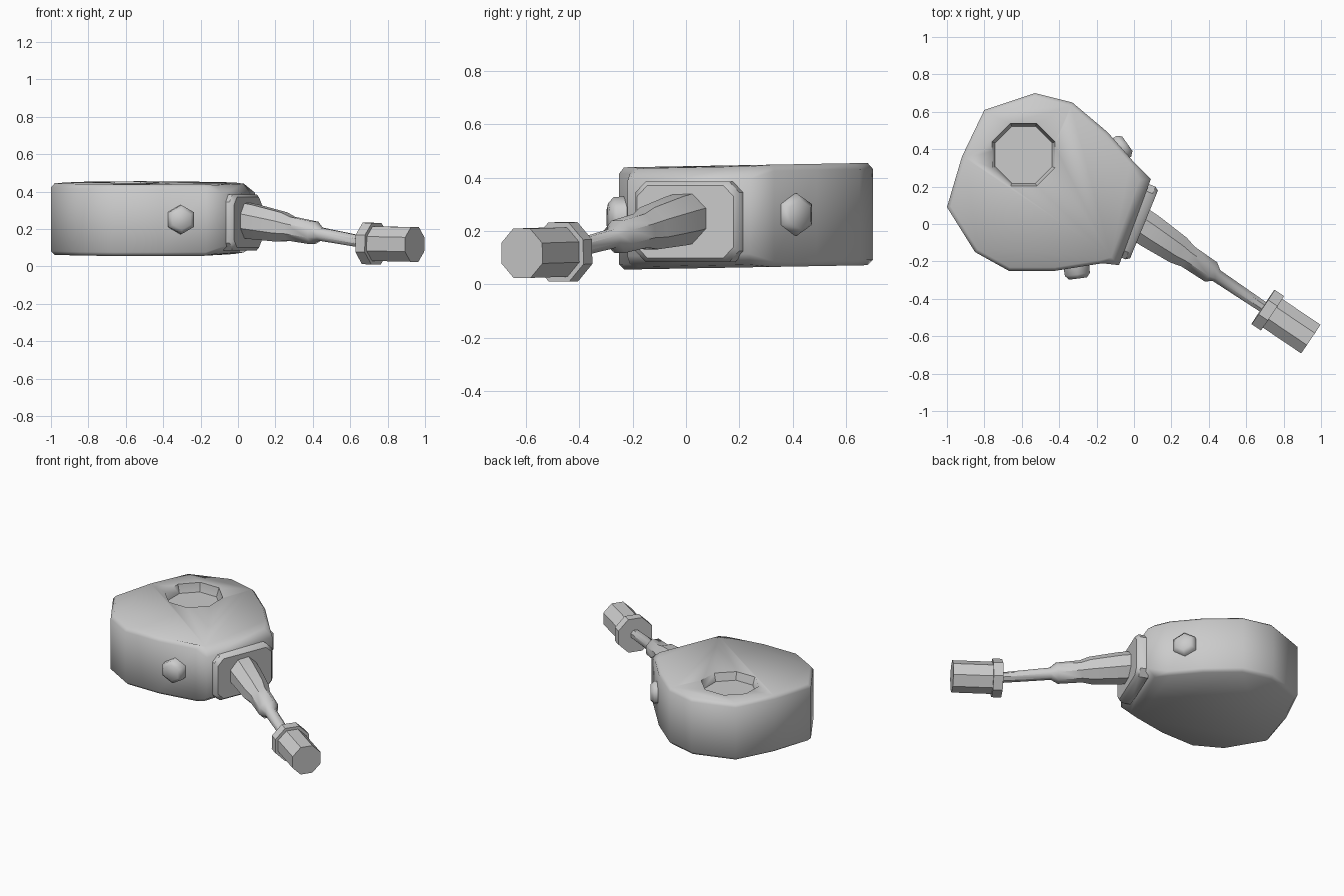
import bpy, bmesh, math
from mathutils import Vector

cube = bpy.data.objects.get("Cube")
if cube:
    bpy.data.objects.remove(cube, do_unlink=True)

grey = bpy.data.materials.new("plain grey")
grey.use_nodes = True
grey.diffuse_color = (0.6, 0.6, 0.6, 1)
grey.node_tree.nodes["Principled BSDF"].inputs["Base Color"].default_value = (0.6, 0.6, 0.6, 1)


def loft(name, rings, smooth=40):
    """Skin a stack of equal-sized rings, cap both ends and shade it."""
    bm = bmesh.new()
    loops = [[bm.verts.new(p) for p in ring] for ring in rings]
    n = len(loops[0])
    for a, b in zip(loops, loops[1:]):
        for i in range(n):
            j = (i + 1) % n
            bm.faces.new((a[i], a[j], b[j], b[i]))
    bm.faces.new(loops[0][::-1])
    bm.faces.new(loops[-1])
    bmesh.ops.recalc_face_normals(bm, faces=bm.faces)
    mesh = bpy.data.meshes.new(name)
    bm.to_mesh(mesh)
    bm.free()
    mesh.materials.append(grey)
    ob = bpy.data.objects.new(name, mesh)
    bpy.context.collection.objects.link(ob)
    bpy.ops.object.select_all(action='DESELECT')
    ob.select_set(True)
    bpy.context.view_layer.objects.active = ob
    bpy.ops.object.shade_smooth_by_angle(angle=math.radians(smooth))
    return ob


def frame(axis):
    """Side and up directions square to an axis."""
    axis = Vector(axis).normalized()
    side = Vector((0, 0, 1)).cross(axis).normalized()
    return axis, side, axis.cross(side)


def turned(name, origin, axis, profile, sides=8, spin=0.5, smooth=40):
    """Turn (distance, radius) pairs round an axis."""
    axis, side, up = frame(axis) if abs(axis[2]) < 0.9 else (
        Vector(axis), Vector((1, 0, 0)), Vector((0, 1, 0)))
    angles = [math.tau * (i + spin) / sides for i in range(sides)]
    rings = [[Vector(origin) + axis * d + (side * math.cos(a) + up * math.sin(a)) * r
              for a in angles] for d, r in profile]
    return loft(name, rings, smooth)


# Turret body: plan outline with chamfered rims, lower at the front
outline = [(-1, .09), (-.85, -.15), (-.67, -.25), (-.42, -.25), (-.17, -.21),
           (-.08, -.22), (.09, .24), (0, .33), (-.14, .49), (-.33, .65),
           (-.53, .70), (-.80, .61), (-.92, .36)]
centre = Vector((-.5, .2))


def body_ring(scale, z, front_z):
    ring = []
    for i, p in enumerate(outline):
        front = i in (5, 6)
        q = centre + (Vector(p) - centre) * (scale - (.06 if front and scale < 1 else 0))
        ring.append((q.x, q.y, (front_z if front else z) + .018 * q.y))
    return ring


body = loft("turret_body", [body_ring(.96, .06, .07), body_ring(1, .08, .11),
                            body_ring(1, .42, .39), body_ring(.96, .443, .438)], 75)

# Roof hatch recess
cutter = turned("hatch_cutter", (-.59, .37, .395), (0, 0, 1), [(0, .165), (.055, .182), (.15, .182)])
cut = body.modifiers.new("hatch_recess", 'BOOLEAN')
cut.object = cutter
cut.solver = 'EXACT'
bpy.context.view_layer.objects.active = body
bpy.ops.object.modifier_apply(modifier=cut.name)
bpy.data.objects.remove(cutter, do_unlink=True)
body.select_set(True)
bpy.ops.object.shade_smooth_by_angle(angle=math.radians(75))

# Gun shield: plate with clipped corners
axis, side, up = frame((.925, -.38, 0))


def plate_ring(distance, w, h, c):
    corners = [(w, h - c), (w - c, h), (c - w, h), (-w, h - c),
               (-w, c - h), (c - w, -h), (w - c, -h), (w, c - h)]
    base = Vector((.035, .005, .235)) + axis * distance
    return [base + side * u + up * v for u, v in corners]


loft("gun_shield", [plate_ring(-.06, .21, .15, .04), plate_ring(0, .21, .15, .04),
                    plate_ring(.02, .195, .135, .04)])

# Gun barrel, collar and muzzle
root, collar, tip = Vector((.03, 0, .248)), Vector((.715, -.46, .122)), Vector((.945, -.615, .117))
turned("gun_barrel", root, collar - root,
       [(-.03, .1), (.06, .1), (.25, .086), (.31, .069), (.46, .066), (.5, .038), (.84, .032)])
turned("muzzle_collar", collar, tip - collar, [(-.03, .12), (.03, .12)])
turned("muzzle", collar, tip - collar, [(.0, .1), (.277, .1)])

# Hexagonal side lugs
for name, place, aim in (("right_lug", (-.305, -.25, .25), (.13, -1, 0)),
                         ("left_lug", (-.07, .405, .262), (.82, .58, 0))):
    turned(name, place, aim, [(-.05, .08), (.02, .078), (.042, .055)], sides=6, smooth=75)
